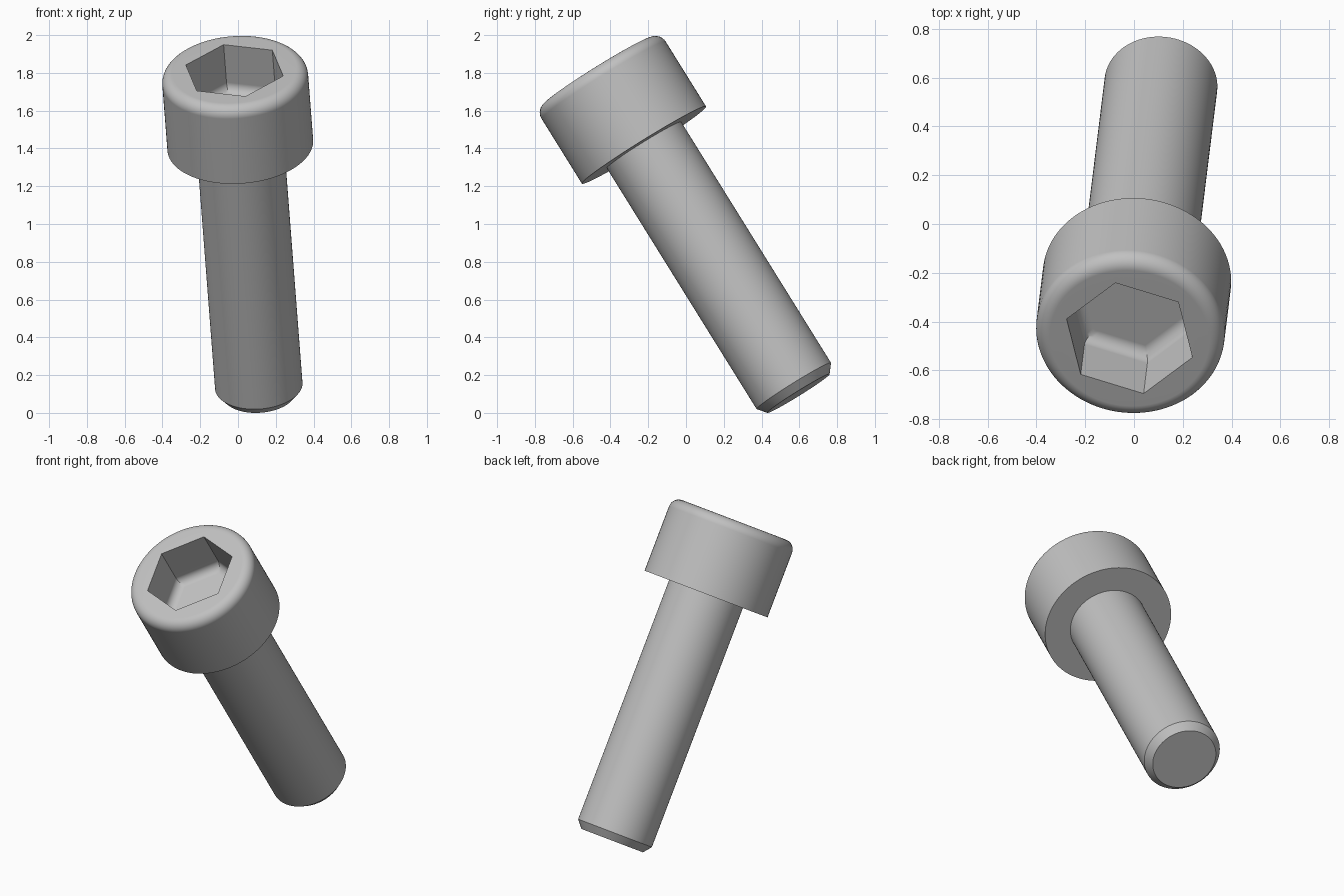
import bpy, bmesh
from math import pi, sin, cos, radians
from mathutils import Vector, Matrix

cube = bpy.data.objects.get("Cube")
if cube:
    bpy.data.objects.remove(cube)

SEGMENTS = 96
HEAD_R, HEAD_H, HEAD_FILLET = 0.387, 0.466, 0.06
SHANK_R, SHANK_L = 0.232, 1.552
CHAMFER_R, CHAMFER_L = 0.038, 0.047
HEX_R, HEX_DEPTH, HEX_FILLET = 0.271, 0.285, 0.05

steel = bpy.data.materials.new("grey steel")
steel.use_nodes = True
steel.diffuse_color = (0.53, 0.53, 0.53, 1)
steel.node_tree.nodes["Principled BSDF"].inputs["Base Color"].default_value = steel.diffuse_color

# Screw frame: z along the tilted axis, x towards one socket corner
axis = Vector((-0.077, -0.622, 1)).normalized()
corner = Vector((-0.115, 0.452, 0.272))
corner = (corner - axis * corner.dot(axis)).normalized()
frame = Matrix((corner, axis.cross(corner), axis)).transposed().to_4x4()
frame.translation = (0.012, -0.2225, 1.418)


def ring(radius, z, hexagonal=False):
    """Points of a circle, or of a hexagon with the given corner radius."""
    points = []
    for i in range(SEGMENTS):
        a = 2 * pi * i / SEGMENTS
        r = radius
        if hexagonal:
            r *= cos(pi / 6) / cos(a % (pi / 3) - pi / 6)
        points.append((r * cos(a), r * sin(a), z))
    return points


def skin(name, rings, cap_end):
    """Join successive rings with quads and optionally close the last one."""
    bm = bmesh.new()
    loops = [[bm.verts.new(p) for p in points] for points in rings]
    for low, high in zip(loops, loops[1:]):
        for i in range(SEGMENTS):
            j = (i + 1) % SEGMENTS
            bm.faces.new((low[i], low[j], high[j], high[i]))
    if cap_end:
        bm.faces.new(loops[-1])
    bmesh.ops.recalc_face_normals(bm, faces=bm.faces)
    mesh = bpy.data.meshes.new(name)
    bm.to_mesh(mesh)
    bm.free()
    mesh.materials.append(steel)
    obj = bpy.data.objects.new(name, mesh)
    bpy.context.collection.objects.link(obj)
    obj.matrix_world = frame
    bpy.ops.object.select_all(action="DESELECT")
    obj.select_set(True)
    bpy.context.view_layer.objects.active = obj
    bpy.ops.object.shade_smooth_by_angle(angle=radians(28))
    weighted = obj.modifiers.new("flat_face_normals", "WEIGHTED_NORMAL")
    weighted.keep_sharp = True
    return obj


quarter = [pi / 2 * k / 8 for k in range(9)]

# Head: underside, wall, rounded rim, then down into the hex socket
head = [ring(SHANK_R, 0), ring(HEAD_R, 0)]
head += [ring(HEAD_R - HEAD_FILLET * (1 - cos(t)),
              HEAD_H - HEAD_FILLET * (1 - sin(t))) for t in quarter]
head.append(ring(HEX_R, HEAD_H, True))
floor = HEAD_H - HEX_DEPTH
head += [ring(HEX_R - HEX_FILLET / cos(pi / 6) * (1 - cos(t)),
              floor + HEX_FILLET * (1 - sin(t)), True) for t in quarter]
skin("socket_head", head, True)

# Shank: plain cylinder with a chamfered tip
skin("shank", [ring(SHANK_R, 0),
               ring(SHANK_R, CHAMFER_L - SHANK_L),
               ring(SHANK_R - CHAMFER_R, -SHANK_L)], True)
